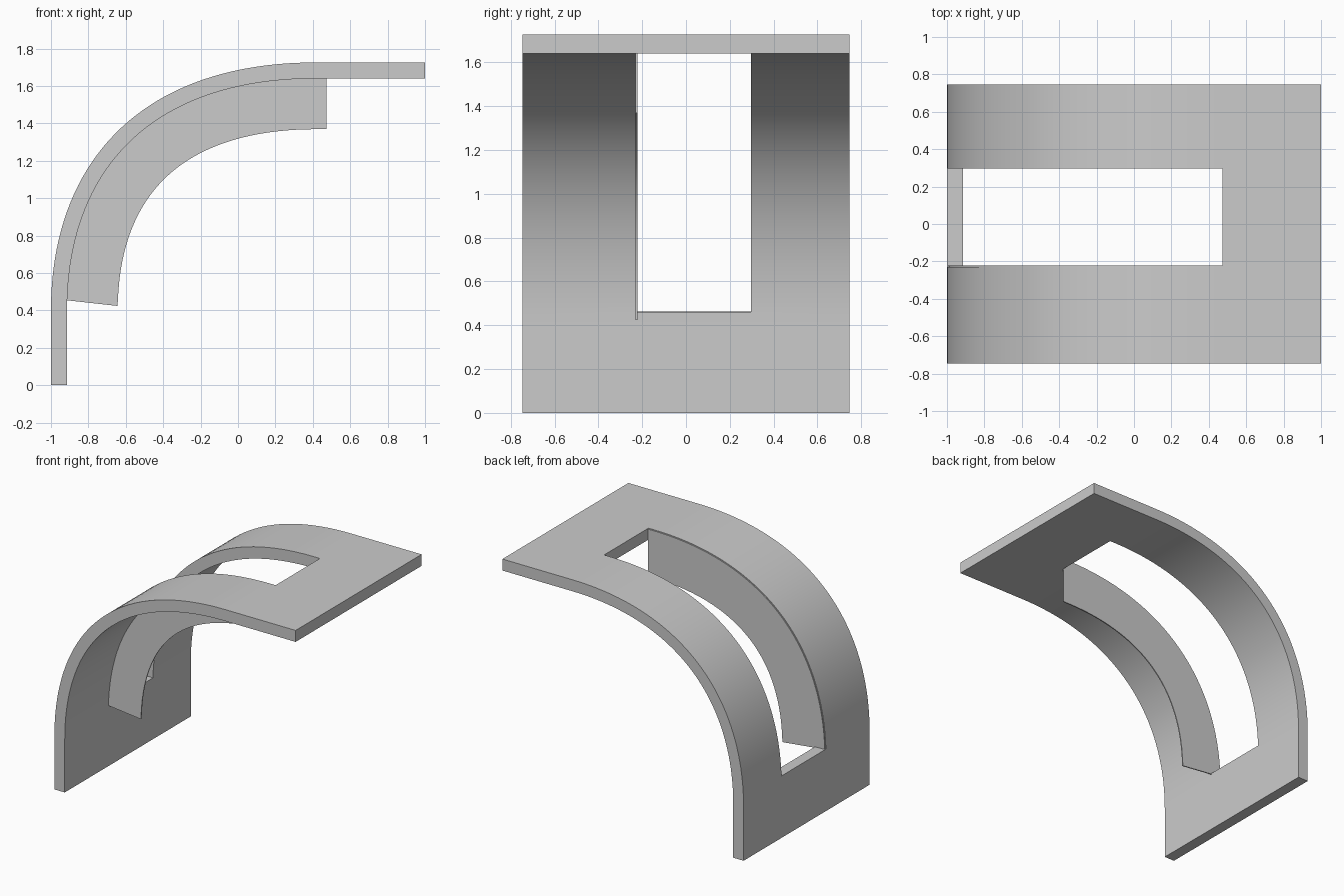
import bpy, bmesh
from mathutils import Vector

if "Cube" in bpy.data.objects:
    bpy.data.objects.remove(bpy.data.objects["Cube"])

# Arch profile in the x-z plane: straight leg, Bezier bend, flat top
P = [Vector(p) for p in ((-1, 0.40), (-1, 1.19), (-0.52, 1.726), (0.42, 1.726))]


def bend(t):
    a, b, c = (P[i].lerp(P[i + 1], t) for i in range(3))
    d, e = a.lerp(b, t), b.lerp(c, t)
    tan = (e - d).normalized()
    return d.lerp(e, t), Vector((tan.y, -tan.x))   # point and inward normal


N = 40
T0 = 0.027   # where the slot starts along the bend
DOWN = Vector((0, -1))
stations = [(Vector((-1, 0)), Vector((1, 0))), bend(0)]
stations += [bend(T0 + (1 - T0) * i / N) for i in range(N + 1)]
stations += [(Vector((0.472, 1.726)), DOWN), (Vector((1, 1.726)), DOWN)]
SLOT = range(2, N + 3)


def curved_sheet(name, path, ys, depths, skip=lambda i, j: False):
    """Thick sheet following the path; skipped cells become openings."""
    bm = bmesh.new()
    layers = []
    for d in depths:
        layers.append([[bm.verts.new(((p + n * d).x, y, (p + n * d).y)) for y in ys]
                       for p, n in path])
    outer, inner = layers
    cells = {(i, j) for i in range(len(path) - 1) for j in range(len(ys) - 1)
             if not skip(i, j)}
    for i, j in cells:
        ring = [(i, j), (i + 1, j), (i + 1, j + 1), (i, j + 1)]
        for g in layers:
            bm.faces.new([g[a][b] for a, b in ring])
        # Walls wherever the neighbouring cell is missing
        beside = [(i, j - 1), (i + 1, j), (i, j + 1), (i - 1, j)]
        for k in range(4):
            if beside[k] not in cells:
                (a, b), (c, d) = ring[k], ring[(k + 1) % 4]
                bm.faces.new([outer[a][b], outer[c][d], inner[c][d], inner[a][b]])
    bmesh.ops.recalc_face_normals(bm, faces=bm.faces)
    mesh = bpy.data.meshes.new(name)
    bm.to_mesh(mesh)
    bm.free()
    ob = bpy.data.objects.new(name, mesh)
    bpy.context.collection.objects.link(ob)
    bpy.ops.object.select_all(action='DESELECT')
    ob.select_set(True)
    bpy.context.view_layer.objects.active = ob
    bpy.ops.object.shade_smooth_by_angle(angle=0.6)
    return ob


# Bent plate with the long slot
curved_sheet("bent_plate", stations, [-0.746, -0.23, 0.296, 0.746], (0, 0.086),
             skip=lambda i, j: j == 1 and i in SLOT)

# Thin flange hanging inward along one side of the slot, lower end tilted
flange = stations[2:N + 4]
flange[0] = (flange[0][0], Vector((0.994, -0.11)))
curved_sheet("slot_flange", flange, [-0.23, -0.222], (0.004, 0.357))
